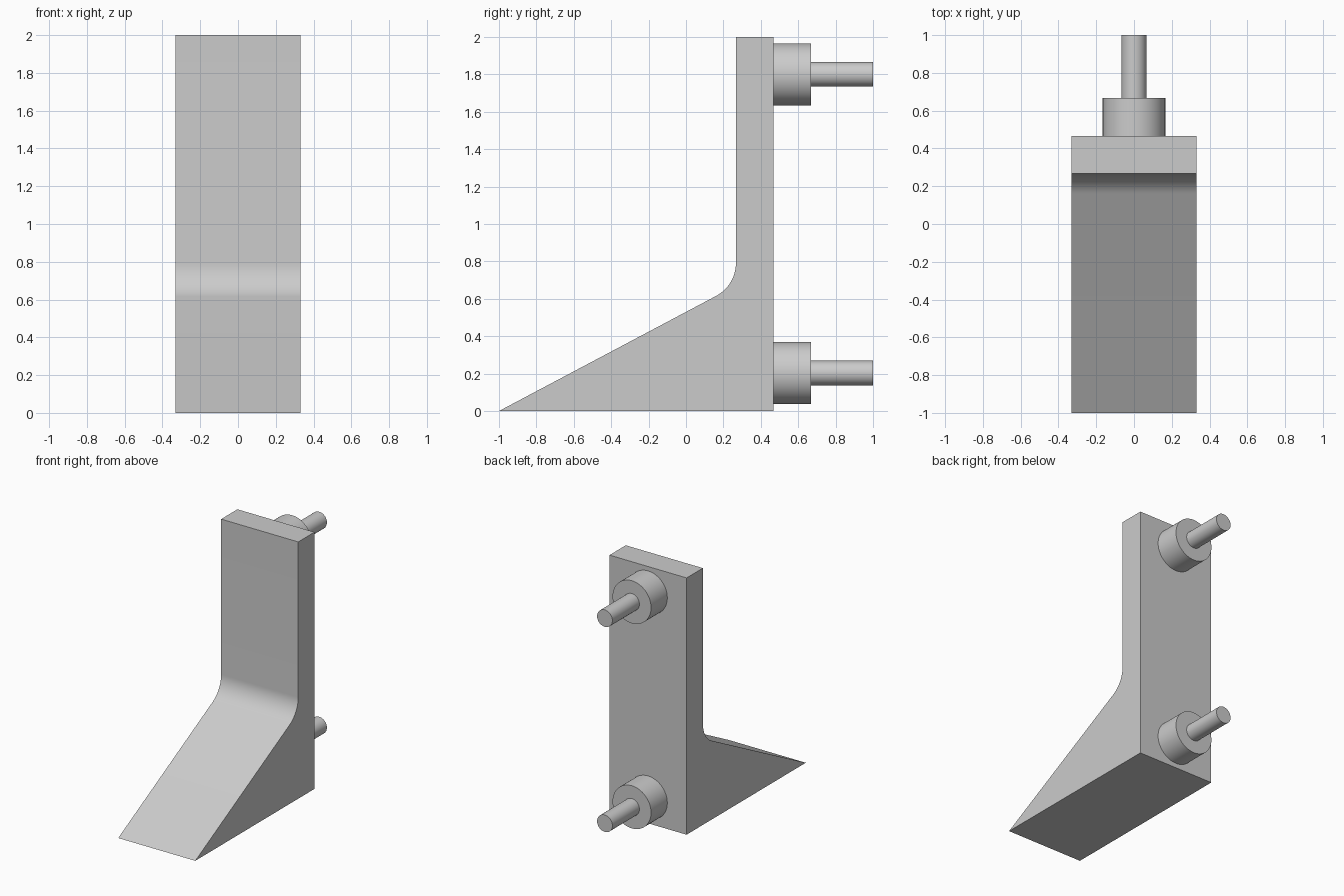
import bpy, bmesh, math
from mathutils import Vector, Matrix

cube = bpy.data.objects.get("Cube")
if cube:
    bpy.data.objects.remove(cube, do_unlink=True)

# Single grey material
grey = bpy.data.materials.new("light_grey")
grey.use_nodes = True
COLOUR = (0.6, 0.6, 0.6, 1)
grey.diffuse_color = COLOUR
grey.node_tree.nodes["Principled BSDF"].inputs["Base Color"].default_value = COLOUR

WIDTH, BACK, FACE = 0.664, 0.467, 0.267
SLOPE, FILLET = 0.53, 0.2


def finish(name, bm):
    bmesh.ops.recalc_face_normals(bm, faces=bm.faces)
    mesh = bpy.data.meshes.new(name)
    bm.to_mesh(mesh)
    bm.free()
    mesh.materials.append(grey)
    obj = bpy.data.objects.new(name, mesh)
    bpy.context.collection.objects.link(obj)
    bpy.ops.object.select_all(action='DESELECT')
    obj.select_set(True)
    bpy.context.view_layer.objects.active = obj
    bpy.ops.object.shade_smooth_by_angle(angle=math.radians(30))
    return obj


# Bracket: upright plate and sloped toe joined by a tangent fillet
angle = math.atan(SLOPE)
tangent = FILLET * math.tan((math.pi / 2 - angle) / 2)
centre_z = (FACE + 1) * SLOPE + tangent
profile = [(-1, 0), (BACK, 0), (BACK, 2), (FACE, 2)]
steps = 16
for i in range(steps + 1):
    a = (angle - math.pi / 2) * i / steps
    profile.append((FACE - FILLET + FILLET * math.cos(a),
                    centre_z + FILLET * math.sin(a)))

bm = bmesh.new()
side = bm.faces.new([bm.verts.new((-WIDTH / 2, y, z)) for y, z in profile])
extruded = bmesh.ops.extrude_face_region(bm, geom=[side])["geom"]
bmesh.ops.translate(bm, vec=Vector((WIDTH, 0, 0)),
                    verts=[v for v in extruded if isinstance(v, bmesh.types.BMVert)])
finish("bracket", bm)


# Round mounts on the back: a wide collar and a thin pin
def rod(name, radius, y0, y1, z):
    bm = bmesh.new()
    place = Matrix.Translation((0, (y0 + y1) / 2, z)) @ Matrix.Rotation(math.pi / 2, 4, 'X')
    bmesh.ops.create_cone(bm, cap_ends=True, segments=64, radius1=radius,
                          radius2=radius, depth=y1 - y0, matrix=place)
    finish(name, bm)


for label, z in (("lower", 0.203), ("upper", 1.8)):
    rod(label + "_collar", 0.166, BACK, 0.667, z)
    rod(label + "_pin", 0.066, 0.667, 1.0, z)
